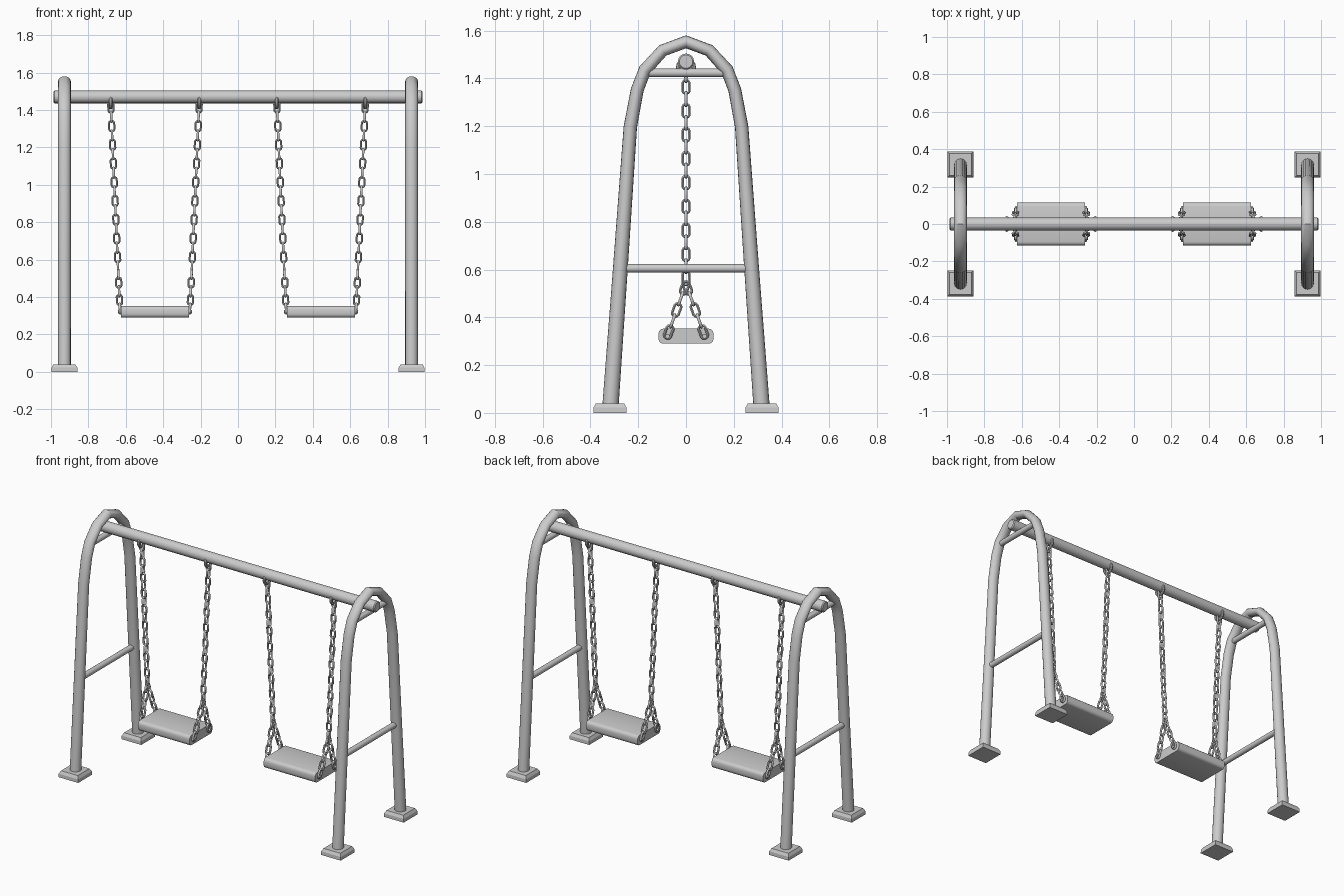
import bpy, bmesh, math
from mathutils import Vector, Matrix

if "Cube" in bpy.data.objects:
    bpy.data.objects.remove(bpy.data.objects["Cube"])


def finish(bm, name, angle=35):
    bmesh.ops.recalc_face_normals(bm, faces=bm.faces[:])
    me = bpy.data.meshes.new(name)
    bm.to_mesh(me)
    bm.free()
    ob = bpy.data.objects.new(name, me)
    bpy.context.collection.objects.link(ob)
    bpy.context.view_layer.objects.active = ob
    ob.select_set(True)
    bpy.ops.object.shade_smooth_by_angle(angle=math.radians(angle))
    ob.select_set(False)
    return ob


def loft(bm, rings, closed=False):
    """Skin a list of vertex-position rings; cap the ends unless closed."""
    vs = [[bm.verts.new(p) for p in r] for r in rings]
    n = len(vs[0])
    for a, b in zip(vs, vs[1:] + ([vs[0]] if closed else [])):
        for i in range(n):
            bm.faces.new((a[i], a[(i + 1) % n], b[(i + 1) % n], b[i]))
    if not closed:
        bm.faces.new(vs[0])
        bm.faces.new(vs[-1])


def tube(bm, pts, side, radii, n=16, closed=False):
    """Sweep an oval along a planar path; side is the plane normal."""
    rings, m = [], len(pts)
    for k, p in enumerate(pts):
        a = pts[k - 1] if (k or closed) else p
        b = pts[(k + 1) % m] if (k < m - 1 or closed) else p
        out = (b - a).normalized().cross(side)
        rs, ro = radii[k]
        rings.append([p + side * rs * math.cos(t) + out * ro * math.sin(t)
                      for t in (2 * math.pi * i / n for i in range(n))])
    loft(bm, rings, closed)


def bar(name, a, b, r, bevel=0.0):
    a, b = Vector(a), Vector(b)
    d = (b - a).normalized()
    side = Vector((0, 0, 1))
    pts, rad = [a, b], [(r, r)] * 2
    if bevel:
        pts = [a, a + d * bevel, b - d * bevel, b]
        rad = [(r - bevel,) * 2, (r, r), (r, r), (r - bevel,) * 2]
    bm = bmesh.new()
    tube(bm, pts, side, rad)
    return finish(bm, name)


def link(bm, centre, axis, wide):
    """One stadium-shaped chain link, long along axis and broad along wide."""
    centre, axis = Vector(centre), Vector(axis).normalized()
    wide = Vector(wide)
    pts = []
    for i in range(12):
        t = 2 * math.pi * (i + 0.5) / 12
        s = 0.0135 if math.sin(t) > 0 else -0.0135
        pts.append(centre + axis * (0.0145 * math.sin(t) + s) + wide * 0.0145 * math.cos(t))
    tube(bm, pts, axis.cross(wide).normalized(), [(0.0062, 0.0062)] * 12, 6, True)


X, Y, Z = Vector((1, 0, 0)), Vector((0, 1, 0)), Vector((0, 0, 1))

# Arched end frames with feet and crossbars
half = [(0.316, 0.03, 0.034), (0.275, 0.6, 0.031), (0.233, 1.197, 0.028), (0.204, 1.352, 0.027),
        (0.172, 1.435, 0.027), (0.097, 1.517, 0.026)]
path = half + [(0, 1.553, 0.027)] + [(-y, z, r) for y, z, r in reversed(half)]
for s, tag in ((-1, "left"), (1, "right")):
    x = s * 0.928
    bm = bmesh.new()
    tube(bm, [Vector((x, y, z)) for y, z, r in path], X, [(0.034, r) for y, z, r in path])
    finish(bm, tag + "_arch_frame")
    bar(tag + "_lower_crossbar", (x, -0.27, 0.605), (x, 0.27, 0.605), 0.018)
    bar(tag + "_upper_crossbar", (x, -0.175, 1.423), (x, 0.175, 1.423), 0.018)
    for f, ft in ((-1, "front"), (1, "back")):
        bm = bmesh.new()
        loft(bm, [[(x + i * w, f * 0.318 + j * w, z) for i, j in ((-1, -1), (1, -1), (1, 1), (-1, 1))]
                  for w, z in ((0.07, 0), (0.069, 0.022), (0.059, 0.04))])
        finish(bm, f"{tag}_{ft}_foot", 20)

# Top beam
bar("top_beam", (-0.986, 0, 1.47), (0.986, 0, 1.47), 0.034, 0.006)

for s, tag in ((-1, "left"), (1, "right")):
    # Seat with rounded edges
    bm = bmesh.new()
    bmesh.ops.create_cube(bm, size=1, matrix=Matrix.Translation((s * 0.444, 0, 0.321))
                          @ Matrix.Diagonal((0.364, 0.23, 0.063, 1)))
    long_edges = [e for e in bm.edges if abs(e.verts[0].co.x - e.verts[1].co.x) > 0.1]
    bmesh.ops.bevel(bm, geom=long_edges, offset=0.02, segments=3, profile=0.5, affect='EDGES')
    finish(bm, tag + "_seat", 40)

    for e, side in ((-1, "inner"), (1, "outer")):
        xt, xb = s * (0.444 + e * 0.236), s * (0.444 + e * 0.187)

        def at(z):
            return xb + (xt - xb) * (z - 0.32) / 1.1

        # Hanger ring around the beam
        bm = bmesh.new()
        ring = [Vector((xt, 0.033 * math.cos(t), 1.445 + 0.033 * math.sin(t)))
                for t in (2 * math.pi * i / 16 for i in range(16))]
        tube(bm, ring, X, [(0.009, 0.009)] * 16, 8, True)
        finish(bm, f"{tag}_{side}_hanger")

        # Main chain, then two branches down to the seat
        bm = bmesh.new()
        axis = Vector((xt - xb, 0, 1.1)).normalized()
        for i in range(18):
            z = 1.414 - 0.05 * i
            link(bm, (at(z), 0, z), axis, Y if i % 2 else Y.cross(axis))
        for f in (-1, 1):
            a, b = Vector((at(0.54), 0, 0.54)), Vector((xb, f * 0.077, 0.325))
            d = (b - a).normalized()
            flat = d.cross(X).normalized()
            for i in range(5):
                link(bm, a + d * (0.018 + 0.049 * i), d, d.cross(flat) if i % 2 else flat)
        finish(bm, f"{tag}_{side}_chain", 60)

        # Seat pins
        for f, ft in ((-1, "front"), (1, "back")):
            px = s * (0.444 + e * 0.175)
            bar(f"{tag}_{side}_{ft}_pin", (px, f * 0.077, 0.322), (px + s * e * 0.022, f * 0.077, 0.322), 0.009)
